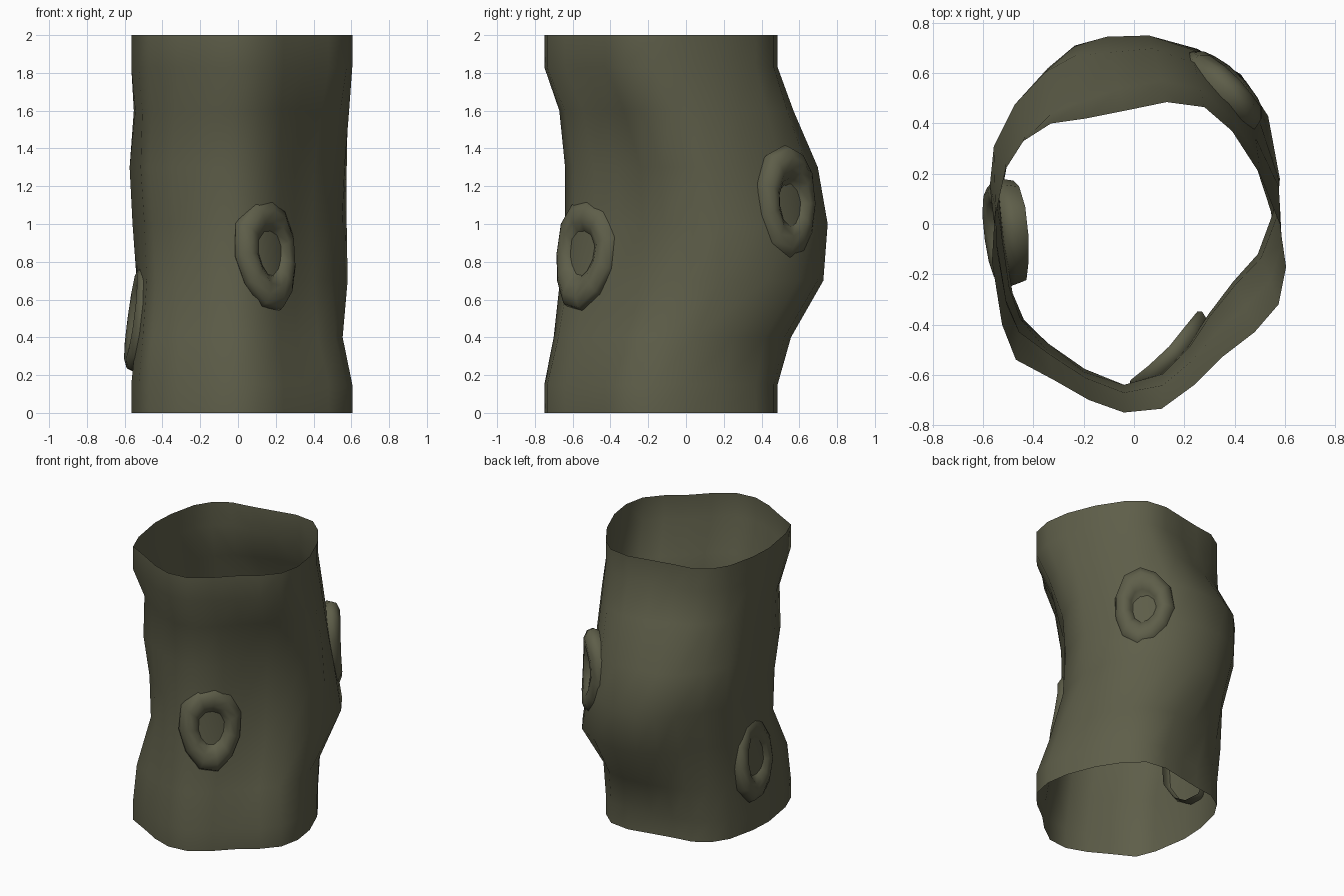
import bpy, bmesh, math
from mathutils import Vector

if "Cube" in bpy.data.objects:
    bpy.data.objects.remove(bpy.data.objects["Cube"])

bark = bpy.data.materials.new("olive brown bark")
bark.diffuse_color = (0.112, 0.112, 0.067, 1)
bark.use_nodes = True
bark.node_tree.nodes["Principled BSDF"].inputs["Base Color"].default_value = bark.diffuse_color

# Cross-section at the ends, and at the middle where the trunk bows backwards
END = [(-.04, -.75), (.11, -.735), (.24, -.64), (.35, -.53), (.48, -.43), (.575, -.32),
       (.605, -.17), (.58, 0), (.5, .2), (.39, .37), (.28, .465), (.13, .485),
       (-.04, .45), (-.19, .42), (-.33, .40), (-.44, .33), (-.51, .22), (-.555, .02),
       (-.565, -.15), (-.525, -.4), (-.47, -.54), (-.32, -.62), (-.18, -.70)]
MID = [(-.04, -.64), (.115, -.595), (.22, -.485), (.3, -.36), (.4, -.23), (.5, -.12),
       (.56, .04), (.575, .17), (.48, .37), (.37, .53), (.23, .68), (.06, .75),
       (-.11, .745), (-.24, .71), (-.35, .62), (-.47, .475), (-.555, .315), (-.57, .17),
       (-.535, -.05), (-.505, -.25), (-.46, -.37), (-.35, -.47), (-.2, -.575)]
# Points where the blend is set: front, front right, back right, back, back left, front left
KEYS = [0, 4, 9, 12, 15, 20, 23]
# Rings: height, left and right x scale, back right bulge, blend towards the middle at the keys
RINGS = [(0, 1, 1, 0, [0] * 6), (.15, 1, 1, 0, [0] * 6),
         (.4, .965, .935, .015, [.45, .33, .2, .3, .3, .1]),
         (.7, .95, .975, .065, [.75, .85, 1, .87, .45, .93]),
         (1, .98, .985, .03, [1, 1, 1, 1, 1, .95]),
         (1.3, 1.01, 1, 0, [1, .95, .83, .79, 1, .68]),
         (1.6, .985, 1.005, 0, [.72, .5, .35, .3, .12, .65]),
         (1.83, 1, 1, 0, [0] * 6), (2, 1, 1, 0, [0] * 6)]
BULGE = {7: .3, 8: 1, 9: 1, 10: .4}


def blend(ws, i):
    for k in range(6):
        a, b = KEYS[k], KEYS[k + 1]
        if a <= i < b:
            return ws[k] + (ws[(k + 1) % 6] - ws[k]) * (i - a) / (b - a)


def finish(bm, name):
    me = bpy.data.meshes.new(name)
    bm.to_mesh(me)
    bm.free()
    me.materials.append(bark)
    for p in me.polygons:
        p.use_smooth = True
    ob = bpy.data.objects.new(name, me)
    bpy.context.collection.objects.link(ob)
    return ob


def bridge(bm, a, b):
    n = len(a)
    for i in range(n):
        j = (i + 1) % n
        bm.faces.new((a[i], a[j], b[j], b[i]))


# Hollow open trunk
bm = bmesh.new()
loops = []
for z, left, right, out, ws in RINGS:
    loop = []
    for i, (a, b) in enumerate(zip(END, MID)):
        w = blend(ws, i)
        x, y = a[0] + (b[0] - a[0]) * w, a[1] + (b[1] - a[1]) * w
        x *= right if x > 0 else left
        push = out * BULGE.get(i, 0)
        loop.append(bm.verts.new((x + push, y + push, z)))
    loops.append(loop)
for lo, hi in zip(loops, loops[1:]):
    bridge(bm, lo, hi)
finish(bm, "trunk")


# Raised oval ring around a branch scar, bent to the wall, with a closed recessed centre
def knot(name, centre, normal, half_w, half_h, phase, base, bend):
    n = Vector(normal).normalized()
    side = Vector((0, 0, 1)).cross(n).normalized()
    up = n.cross(side)
    c = Vector(centre)
    # scale across the oval, height off the wall
    profile = [(.94, base), (1, -.01), (.95, .028), (.78, .05), (.58, .042), (.42, .01), (.36, -.02)]
    bm = bmesh.new()
    rings = []
    for s, d in profile:
        ring = []
        for i in range(11):
            t = 2 * math.pi * i / 11 + phase
            k = s * (1 + .05 * math.sin(3 * t + phase))
            u = half_w * k * math.cos(t)
            ring.append(bm.verts.new(c + side * u + up * (half_h * k * math.sin(t))
                                     + n * (d - bend * u * u)))
        rings.append(ring)
    for a, b in zip(rings, rings[1:]):
        bridge(bm, a, b)
    bm.faces.new(rings[-1])
    finish(bm, name)


knot("front_knot", (.17, -.55, .845), (.7, -.68, .13), .215, .3, .3, -.03, 1)
knot("back_right_knot", (.382, .552, 1.118), (.7, .7, .03), .205, .305, 1.1, -.05, 1)
knot("left_knot", (-.518, -.03, .5), (-.98, -.1, .13), .22, .3, 2.0, -.06, 0)
